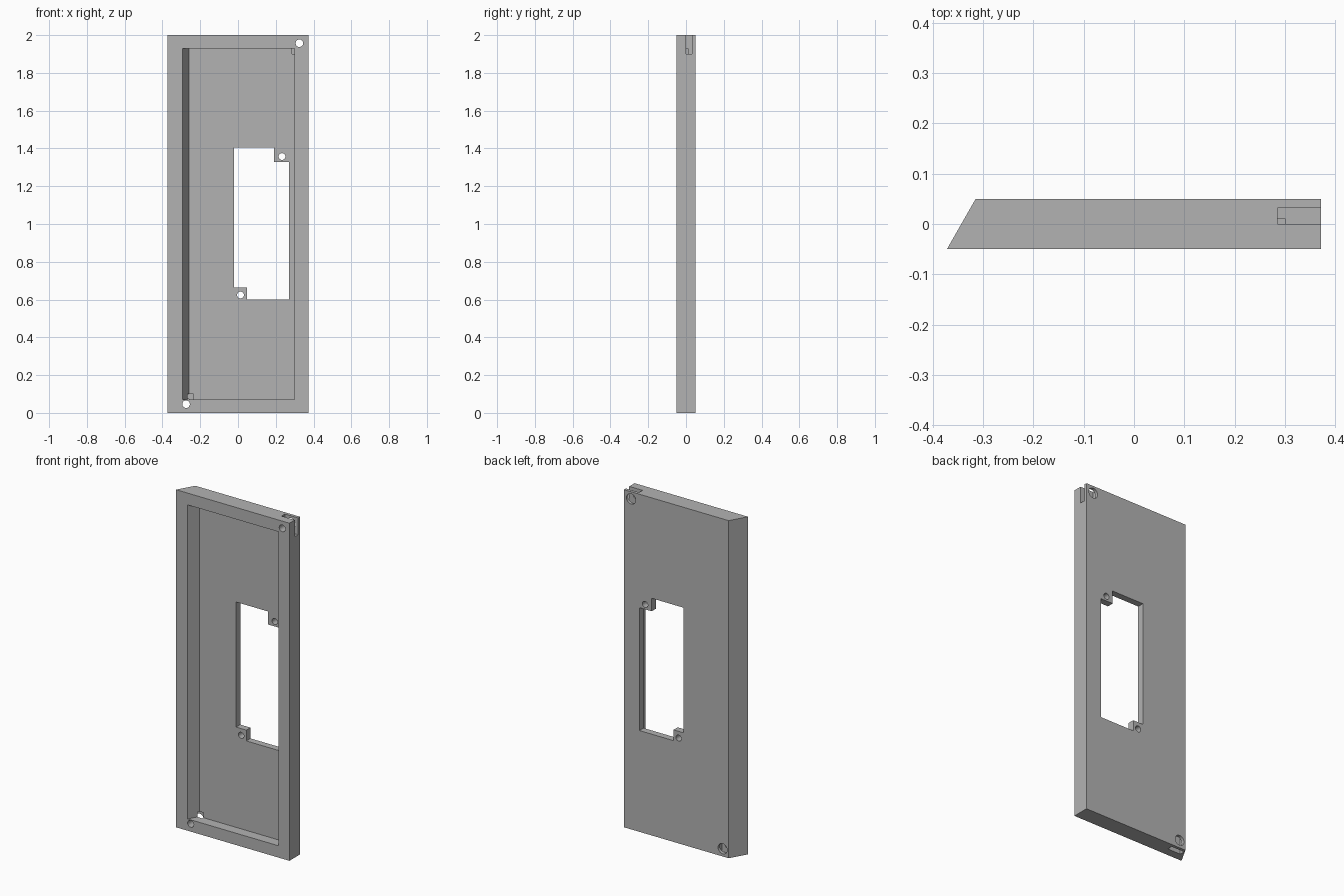
import bpy, bmesh
from mathutils import Matrix

default = bpy.data.objects.get("Cube")
if default:
    bpy.data.objects.remove(default, do_unlink=True)

grey = bpy.data.materials.new("plain grey")
grey.use_nodes = True
colour = (0.45, 0.45, 0.45, 1)
grey.diffuse_color = colour
grey.node_tree.nodes["Principled BSDF"].inputs["Base Color"].default_value = colour


def make_object(name, bm):
    bmesh.ops.recalc_face_normals(bm, faces=bm.faces)
    mesh = bpy.data.meshes.new(name)
    bm.to_mesh(mesh)
    bm.free()
    mesh.materials.append(grey)
    obj = bpy.data.objects.new(name, mesh)
    bpy.context.collection.objects.link(obj)
    return obj


def prism(name, points, axis, low, high):
    """Extrude a 2D outline: along z for (x, y) points, along y for (x, z) points."""
    bm = bmesh.new()
    place = (lambda a, b: (a, b, low)) if axis == "z" else (lambda a, b: (a, low, b))
    face = bm.faces.new([bm.verts.new(place(a, b)) for a, b in points])
    new = bmesh.ops.extrude_face_region(bm, geom=[face])["geom"]
    move = (0, 0, high - low) if axis == "z" else (0, high - low, 0)
    bmesh.ops.translate(bm, vec=move, verts=[v for v in new if isinstance(v, bmesh.types.BMVert)])
    return make_object(name, bm)


def box(name, x0, x1, y0, y1, z0, z1):
    return prism(name, [(x0, y0), (x1, y0), (x1, y1), (x0, y1)], "z", z0, z1)


def bore(name, x, z, radius, y0, y1):
    bm = bmesh.new()
    turn = Matrix.Translation((x, (y0 + y1) / 2, z)) @ Matrix.Rotation(1.5707963, 4, "X")
    bmesh.ops.create_cone(bm, cap_ends=True, segments=32, radius1=radius,
                          radius2=radius, depth=y1 - y0, matrix=turn)
    return make_object(name, bm)


# Panel with one slanted long edge
panel = prism("panel", [(-0.372, -0.05), (0.372, -0.05), (0.372, 0.05), (-0.315, 0.05)],
              "z", 0, 2)

# Shallow front pocket, its wall parallel to the slanted edge
floor, slope = 0.011, 0.57
cutters = [prism("pocket_cutter",
                 [(-0.295 - slope * 0.05, -0.1), (0.30, -0.1), (0.30, floor),
                  (-0.295 + slope * (floor + 0.05), floor)], "z", 0.07, 1.93)]

# Window that leaves a screw tab in two opposite corners
window = [(0.047, 0.6), (0.27, 0.6), (0.27, 1.328), (0.19, 1.328),
          (0.19, 1.405), (-0.02, 1.405), (-0.02, 0.664), (0.047, 0.664)]
cutters.append(prism("window_cutter", window, "y", -0.1, 0.1))
for x, z in ((0.233, 1.357), (0.013, 0.624)):
    cutters.append(bore("tab_hole_cutter", x, z, 0.018, -0.1, 0.1))

# Corner screw holes with a wider bore at the back
for x, z in ((0.325, 1.957), (-0.275, 0.046)):
    cutters.append(bore("corner_hole_cutter", x, z, 0.02, -0.1, 0.1))
    cutters.append(bore("corner_bore_cutter", x, z, 0.03, 0.025, 0.1))

# Nut slots opening at the panel ends
cutters.append(box("upper_slot_cutter", 0.285, 0.5, 0, 0.032, 1.9, 2.1))
cutters.append(box("lower_slot_cutter", -0.32, -0.235, 0, 0.032, -0.1, 0.1))

# Cut everything, then keep only the finished panel
for cutter in cutters:
    cutter.hide_render = True
    mod = panel.modifiers.new(cutter.name, "BOOLEAN")
    mod.operation = "DIFFERENCE"
    mod.solver = "EXACT"
    mod.object = cutter
graph = bpy.context.evaluated_depsgraph_get()
cut_mesh = bpy.data.meshes.new_from_object(panel.evaluated_get(graph))
panel.modifiers.clear()
panel.data = cut_mesh
for cutter in cutters:
    bpy.data.objects.remove(cutter, do_unlink=True)

# Smooth bores with sharp edges
bpy.ops.object.select_all(action="DESELECT")
panel.select_set(True)
bpy.context.view_layer.objects.active = panel
bpy.ops.object.shade_smooth_by_angle()
